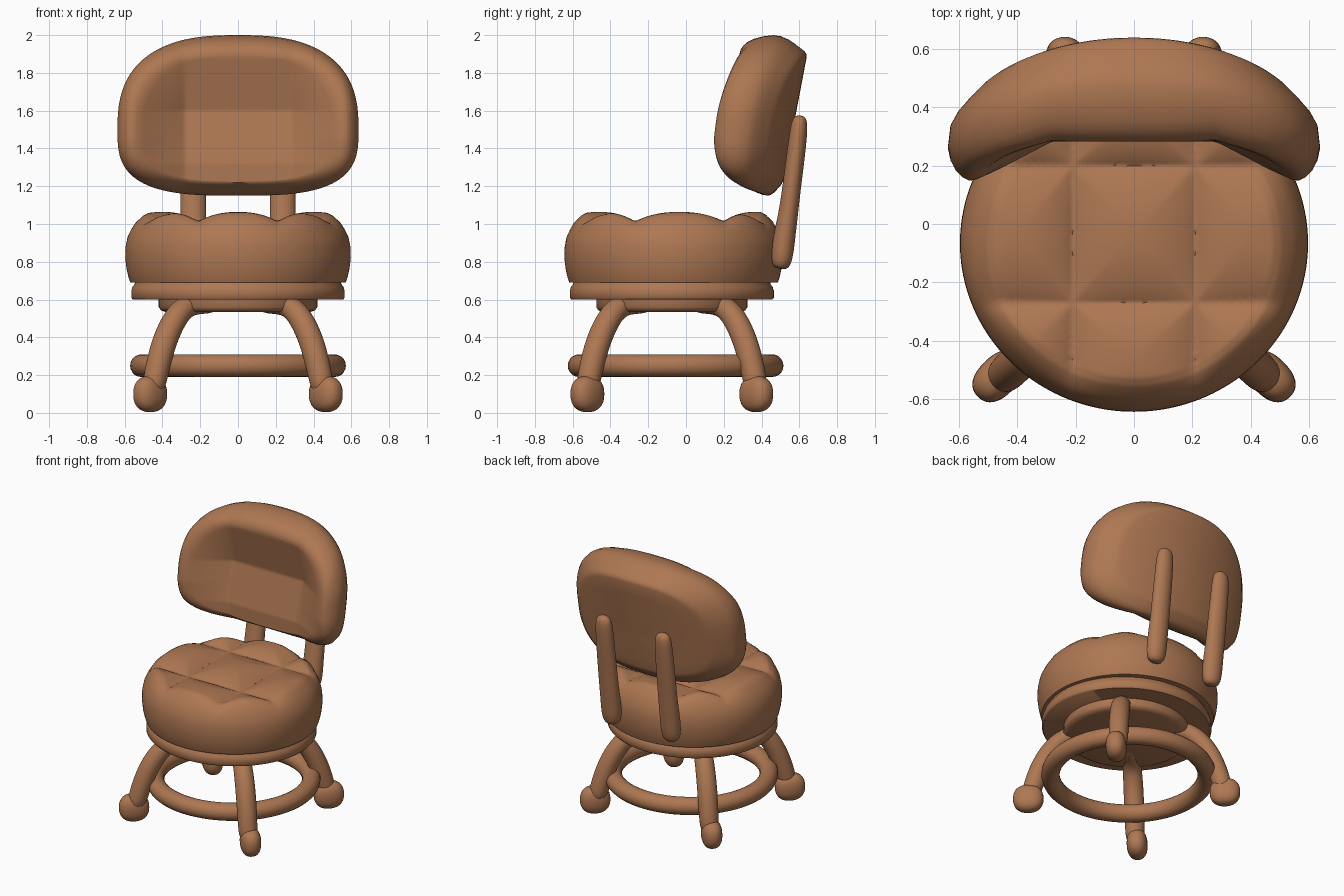
import bpy, bmesh, math
from mathutils import Vector

if "Cube" in bpy.data.objects:
    bpy.data.objects.remove(bpy.data.objects["Cube"])

brown = bpy.data.materials.new("brown")
brown.diffuse_color = (0.42, 0.185, 0.085, 1)
brown.use_nodes = True
brown.node_tree.nodes["Principled BSDF"].inputs["Base Color"].default_value = brown.diffuse_color
CY = -0.075          # centre of seat and legs in y
N = 160              # segments around the big round parts


def loft(name, rings, subsurf=0, angle=50):
    """Skin a list of point rings; rings that collapse to a point become poles."""
    bm = bmesh.new()
    vs = [[bm.verts.new(p) for p in r] for r in rings]
    n = len(rings[0])
    for a, b in zip(vs, vs[1:]):
        for i in range(n):
            j = (i + 1) % n
            bm.faces.new((a[i], a[j], b[j], b[i]))
    for end in (vs[0], vs[-1]):
        if (end[0].co - end[n // 2].co).length > 1e-4:
            bm.faces.new(end)
    bmesh.ops.remove_doubles(bm, verts=bm.verts, dist=1e-5)
    bmesh.ops.recalc_face_normals(bm, faces=bm.faces)
    me = bpy.data.meshes.new(name)
    bm.to_mesh(me)
    bm.free()
    ob = bpy.data.objects.new(name, me)
    bpy.context.collection.objects.link(ob)
    me.materials.append(brown)
    bpy.ops.object.select_all(action='DESELECT')
    ob.select_set(True)
    bpy.context.view_layer.objects.active = ob
    bpy.ops.object.shade_smooth_by_angle(angle=math.radians(angle))
    if subsurf:
        mod = ob.modifiers.new("smooth", 'SUBSURF')
        mod.levels = mod.render_levels = subsurf
    return ob


def disc(name, rx, ry, profile, cy=CY, bump=None):
    """Elliptical lathe; profile = (radius factor, z)."""
    rings = []
    for s, z in profile:
        ring = []
        for i in range(N):
            a = math.tau * i / N
            x, y = rx * s * math.cos(a), cy + ry * s * math.sin(a)
            ring.append((x, y, z + (bump(x, y, s, z) if bump else 0)))
        rings.append(ring)
    return loft(name, rings)


def tube(name, path, side, n=16):
    """Sweep an ellipse; path = (point, half width along side, half depth)."""
    rings = []
    side = Vector(side).normalized()
    for k, (p, a, b) in enumerate(path):
        t = Vector(path[min(k + 1, len(path) - 1)][0]) - Vector(path[max(k - 1, 0)][0])
        up = t.normalized().cross(side)
        rings.append([Vector(p) + side * a * math.cos(math.tau * i / n)
                      + up * b * math.sin(math.tau * i / n) for i in range(n)])
    return loft(name, rings, subsurf=2, angle=180)


# seat cushion: nine soft pads separated by creases
def pad(v, lo, hi, out_lo, out_hi):
    a, b = (out_lo, lo) if v < lo else (hi, out_hi) if v > hi else (lo, hi)
    t = abs((2 * v - a - b) / (b - a))
    return max(0, 1 - t ** 2.2)


def seat_bump(x, y, s, z):
    if z < 0.97:
        return 0
    fade = min(1, (1 - s) / 0.2)
    px, py = pad(x, -0.21, 0.21, -0.59, 0.59), pad(y, -0.27, 0.2, -0.65, 0.53)
    return 0.026 * fade * (px * py + min(px, py) ** 0.8)


seat_profile = [(0.0, 0.69), (0.955, 0.69), (0.97, 0.715), (0.988, 0.76), (1, 0.82),
                (0.997, 0.88), (0.98, 0.93), (0.95, 0.968), (0.91, 0.995), (0.86, 1.008)]
seat_profile += [(0.86 * (1 - k / 60), 1.012) for k in range(1, 61)]
disc("seat_cushion", 0.597, 0.578, seat_profile, -0.066, seat_bump)

# seat base and under plate
disc("seat_base", 0.565, 0.54, [(0, 0.6), (0.985, 0.6), (1, 0.61), (1, 0.645), (0.99, 0.665),
                                (0.97, 0.68), (0.96, 0.7), (0, 0.7)])
disc("under_plate", 0.42, 0.4, [(0, 0.533), (0.9, 0.533), (0.97, 0.542), (1, 0.56), (1, 0.61), (0, 0.61)])


# backrest: rounded outline, concave padded front, curved tilted back
def front_y(x, z):
    t = min(1.08, max(0, (abs(x) - 0.28) / 0.27))
    centre = 0.345 - 0.22 * min(abs(z - 1.6), 0.28)
    wing = 0.142 + 0.12 * max(0, z - 1.45)
    return centre + (wing - centre) * t


def back_y(x, z):
    return 0.642 + 0.19 * (z - 1.9) - 0.4 * x * x


def outline(a):
    c, s = math.cos(a), math.sin(a)
    e, h = (2 / 2.6, 0.5) if s > 0 else (2 / 3.1, 0.35)
    return (math.copysign(abs(c) ** e, c) * 0.638, math.copysign(abs(s) ** e, s) * h)


RIM = 0.48
back_profile = [(0.8 * k / 36, 0) for k in range(37)]
back_profile += [(0.845, 0.015), (0.885, 0.05), (0.925, 0.11), (0.96, 0.2), (0.987, 0.33),
                 (1, RIM), (0.988, 0.58), (0.955, 0.69), (0.91, 0.79), (0.86, 0.89), (0.83, 0.95),
                 (0.8, 0.985), (0.77, 1), (0.6, 1), (0.4, 1), (0.2, 1), (0, 1)]
rings = []
for s, u in back_profile:
    ring = []
    for i in range(N):
        a = math.tau * i / N
        ox, oz = outline(a)
        x, z = ox * s, 1.5 + oz * s
        if u > RIM:      # fuller rear edge at the sides
            w = RIM + (1 - RIM) * ((u - RIM) / (1 - RIM)) ** (1 - 0.5 * math.cos(a) ** 2)
        else:
            w = u
        w = w ** (1 - 0.5 * max(0, -math.sin(a)) ** 2)   # slanted underside
        f = front_y(x, z)
        ring.append((x, f + (back_y(x, z) - f) * w, z))
    rings.append(ring)
loft("backrest", rings, angle=60)

# two flat posts carrying the backrest
for tag, m in (("left", -1), ("right", 1)):
    x = 0.237 * m
    tube(tag + "_back_post", [((x, 0.5, 0.762), 0.03, 0.025), ((x, 0.503, 0.78), 0.06, 0.05),
                              ((x, 0.51, 0.84), 0.072, 0.06), ((x, 0.52, 0.93), 0.072, 0.06),
                              ((x, 0.544, 1.07), 0.07, 0.052), ((x, 0.56, 1.2), 0.07, 0.05),
                              ((x, 0.586, 1.4), 0.066, 0.05), ((x, 0.599, 1.52), 0.062, 0.047),
                              ((x, 0.603, 1.56), 0.048, 0.036), ((x, 0.604, 1.575), 0.02, 0.015)],
         (1, 0, 0))

# four curved legs with rounded feet
leg = [(0.15, 0.58, 0.055), (0.3, 0.582, 0.058), (0.39, 0.565, 0.062), (0.46, 0.515, 0.065),
       (0.53, 0.42, 0.067), (0.58, 0.31, 0.067), (0.615, 0.2, 0.065), (0.64, 0.1, 0.06)]
for sx, xn in ((-1, "left"), (1, "right")):
    for sy, yn in ((-1, "front"), (1, "back")):
        q = math.sqrt(0.5)
        tube(f"{yn}_{xn}_leg", [((sx * d * q, CY + sy * d * q, z), r, r) for d, z, r in leg],
             (-sy, sx, 0))
        bpy.ops.mesh.primitive_uv_sphere_add(segments=32, ring_count=16, radius=1,
                                             location=(sx * 0.465, CY + sy * 0.447, 0.1))
        foot = bpy.context.object
        foot.name = f"{yn}_{xn}_foot"
        for v in foot.data.vertices:      # square the ball off a little
            v.co = [math.copysign(abs(c) ** 0.85, c) for c in v.co]
        foot.scale = (0.1, 0.068, 0.096)
        foot.rotation_euler.z = math.atan2(sy, sx)
        foot.data.materials.append(brown)
        bpy.ops.object.shade_smooth()

# foot ring joining the legs
bpy.ops.mesh.primitive_torus_add(major_radius=0.511, minor_radius=0.06, major_segments=96,
                                 minor_segments=20, location=(0, -0.055, 0.25))
bpy.context.object.name = "foot_ring"
bpy.context.object.data.materials.append(brown)
bpy.ops.object.shade_smooth()
